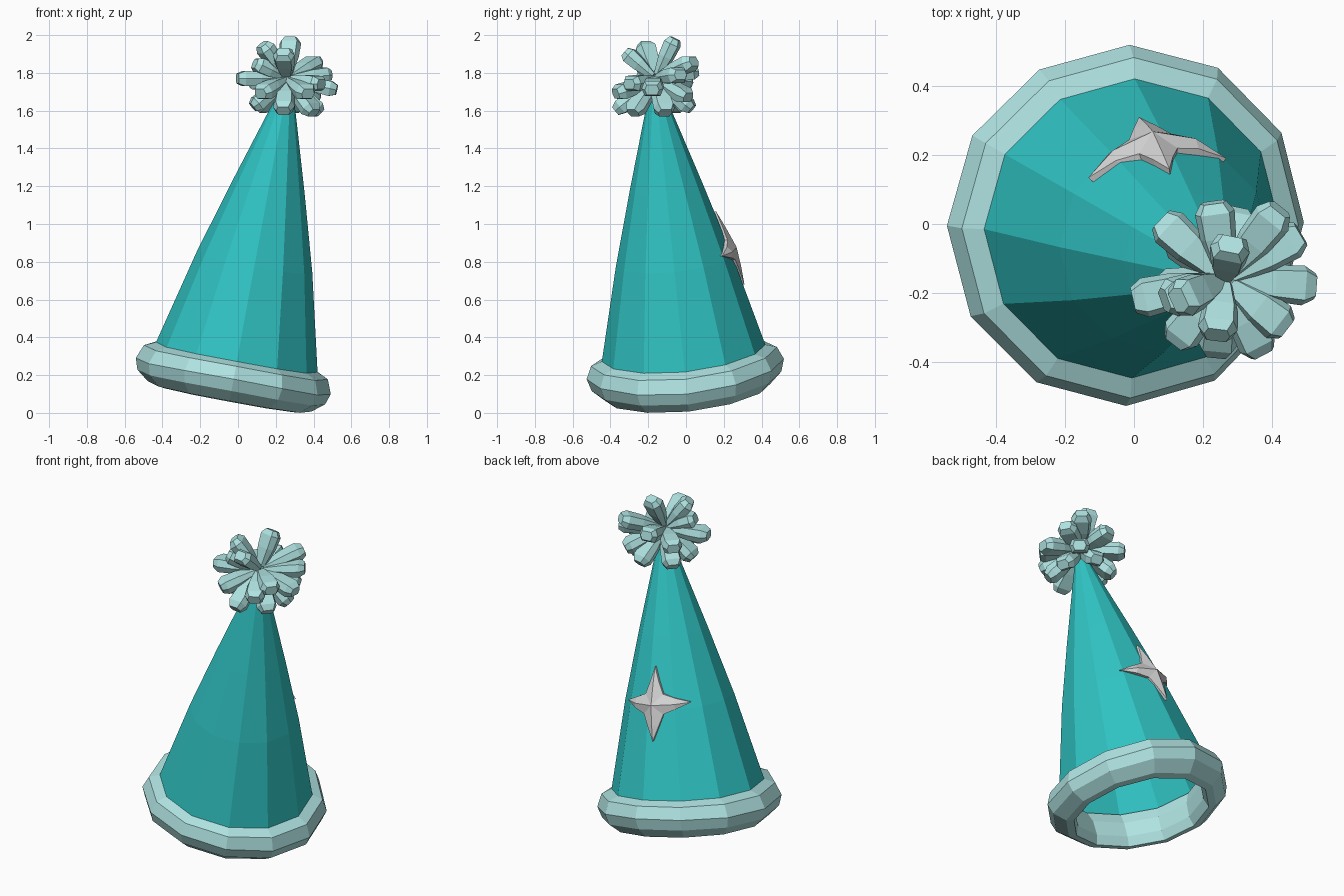
import bpy, bmesh, math
from mathutils import Vector, Matrix

cube = bpy.data.objects.get("Cube")
if cube:
    bpy.data.objects.remove(cube, do_unlink=True)

SIDES = 12
AXIS = Vector((0.187, -0.105, 1)).normalized()
TILT = Matrix.Translation((-0.025, 0, 0.195)) @ Vector((0, 0, 1)).rotation_difference(AXIS).to_matrix().to_4x4()


def material(name, color):
    m = bpy.data.materials.new(name)
    m.use_nodes = True
    m.diffuse_color = (*color, 1)
    m.node_tree.nodes["Principled BSDF"].inputs["Base Color"].default_value = (*color, 1)
    return m


teal = material("teal felt", (0.03, 0.55, 0.55))
pale = material("pale aqua trim", (0.43, 0.77, 0.76))
silver = material("silver grey", (0.66, 0.66, 0.66))


def finish(bm, name, mat, matrix=None):
    bmesh.ops.recalc_face_normals(bm, faces=bm.faces)
    if matrix:
        bm.transform(matrix)
    mesh = bpy.data.meshes.new(name)
    bm.to_mesh(mesh)
    bm.free()
    mesh.materials.append(mat)
    ob = bpy.data.objects.new(name, mesh)
    bpy.context.collection.objects.link(ob)


def bridge(bm, a, b):
    n = len(a)
    for i in range(n):
        bm.faces.new((a[i], a[(i + 1) % n], b[(i + 1) % n], b[i]))


def rim_point(r, z, k):
    # The rim curves up a little at the front and back
    a = k * math.tau / SIDES
    y = r * math.sin(a)
    lift = 0.14 * y * y * max(0, 1 - abs(z) / 0.6)
    return (r * math.cos(a), y, z + lift)


def lathe(name, mat, profile, closed):
    bm = bmesh.new()
    rings = [[bm.verts.new(rim_point(r, z, k)) for k in range(SIDES)] for r, z in profile]
    for a, b in zip(rings, rings[1:]):
        bridge(bm, a, b)
    if closed:
        bridge(bm, rings[-1], rings[0])
    finish(bm, name, mat, TILT)


# Cone body, open at the bottom
CONE = [(0.445, 0.06), (0.31, 0.62), (0.195, 1.02), (0.08, 1.4), (0.03, 1.56)]
lathe("hat_cone", teal, CONE, False)

# Padded brim
lathe("brim", pale, [(0.43, 0.105), (0.495, 0.075), (0.525, 0), (0.505, -0.06), (0.44, -0.11),
                     (0.395, -0.115), (0.375, -0.06), (0.38, 0.03), (0.41, 0.1)], True)


# Four-pointed star wrapped on the back of the cone
def cone_radius(s):
    for (r0, z0), (r1, z1) in zip(CONE, CONE[1:]):
        if s <= z1:
            return r0 + (r1 - r0) * (s - z0) / (z1 - z0)
    return CONE[-1][0]


def on_cone(u, v, lift):
    s = 0.655 + v
    a = math.radians(97.5) - u / 0.285
    r = cone_radius(s) + lift
    return Vector((r * math.cos(a), r * math.sin(a), s))


bm = bmesh.new()
center = bm.verts.new(on_cone(0, 0, 0.04))
outline, ridges = [], []
for k in range(4):
    c, s = round(math.cos(k * math.pi / 2)), round(math.sin(k * math.pi / 2))
    for u, v in ((0.12, -0.03), (0.205, 0), (0.12, 0.03), (0.055, 0.055)):
        outline.append((u * c - v * s, u * s + v * c))
    ridges.append(bm.verts.new(on_cone(0.11 * c, 0.11 * s, 0.026)))
front = [bm.verts.new(on_cone(u, v, 0.01)) for u, v in outline]
back = [bm.verts.new(on_cone(u, v, -0.015)) for u, v in outline]
bridge(bm, front, back)
for k, ridge in enumerate(ridges):
    inner0, mid0, tip, mid1, inner1 = [front[(4 * k + j) % 16] for j in range(-1, 4)]
    for f in ((tip, ridge, mid0), (tip, mid1, ridge), (ridge, center, inner0, mid0), (ridge, mid1, inner1, center)):
        bm.faces.new(f)
finish(bm, "star", silver, TILT)

# Pompom of chunky tapered petals; tips are offsets in hundredths
HUB = Vector((0.26, -0.16, 1.77))
TIPS = [(2, 10, 21), (-13, -6, 18), (16, 20, 9), (-2, -16, 14), (-26, -6, 0), (26, -2, -6),
        (18, -14, -3), (-2, -21, -17), (11, -21, -8), (-3, 22, 4), (-18, 17, -2), (17, 5, -18),
        (-18, -3, -15), (-14, 12, -16), (4, 19, -16), (15, 17, -10), (14, -12, -18),
        (-14, -18, -8), (22, 13, 2), (-17, -6, 8)]
HEXAGON = [(0.058, 0), (0.042, 0.04), (-0.042, 0.04), (-0.058, 0), (-0.042, -0.04), (0.042, -0.04)]
bm = bmesh.new()
for tip in TIPS:
    reach = Vector(tip) / 100
    side = reach.cross(Vector((0, 0, 1))).normalized()
    up = side.cross(reach).normalized()
    rings = [[bm.verts.new(HUB + reach * t + (side * x + up * y) * k) for x, y in HEXAGON]
             for t, k in ((0.1, 0.45), (0.55, 0.9), (0.88, 1), (1.01, 0.65))]
    for a, b in zip(rings, rings[1:]):
        bridge(bm, a, b)
    bm.faces.new(rings[0])
    bm.faces.new(rings[-1])
finish(bm, "pompom", pale)
